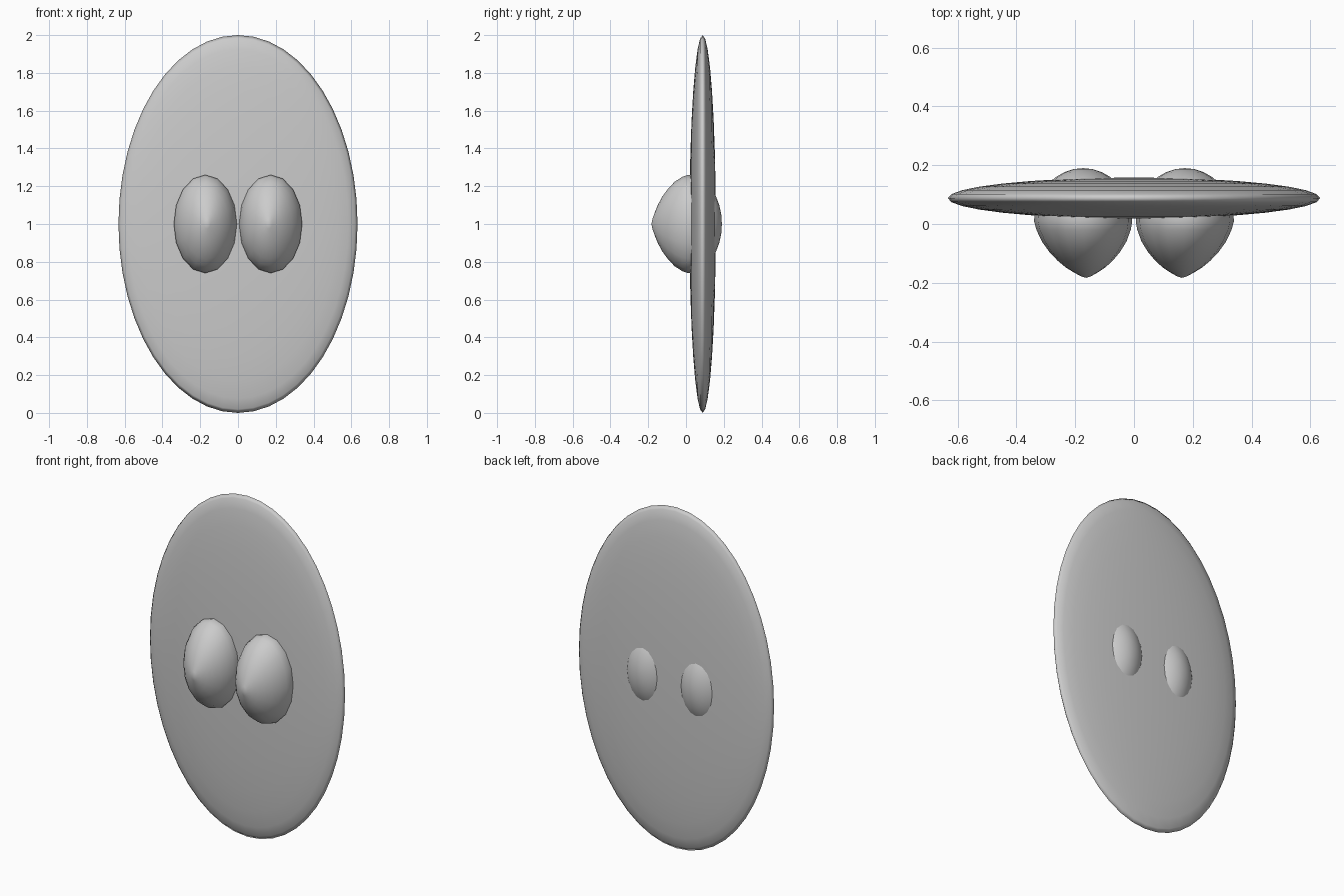
import bpy, bmesh, math

cube = bpy.data.objects.get("Cube")
if cube:
    bpy.data.objects.remove(cube, do_unlink=True)

grey = bpy.data.materials.new("light_grey")
grey.use_nodes = True
grey.diffuse_color = (0.6, 0.6, 0.6, 1)
grey.node_tree.nodes["Principled BSDF"].inputs["Base Color"].default_value = (0.6, 0.6, 0.6, 1)


def lathe(name, profile, segments, rx, rz, centre, tip_shift=0.0):
    """Elliptical lathe about y; profile holds (y, radius factor) from front pole to back pole."""
    bm = bmesh.new()
    rings = []
    for y, r in profile:
        # the front half leans sideways toward the tip
        x0 = centre[0] + tip_shift * max(0, -y / -profile[0][0])
        if r == 0:
            rings.append([bm.verts.new((x0, centre[1] + y, centre[2]))] * segments)
            continue
        angles = [math.tau * i / segments for i in range(segments)]
        rings.append([bm.verts.new((x0 + rx * r * math.cos(a), centre[1] + y,
                                    centre[2] + rz * r * math.sin(a))) for a in angles])
    for a, b in zip(rings, rings[1:]):
        for i in range(segments):
            j = (i + 1) % segments
            bm.faces.new(list(dict.fromkeys((a[i], a[j], b[j], b[i]))))
    bmesh.ops.recalc_face_normals(bm, faces=bm.faces)
    for f in bm.faces:
        f.smooth = True
    mesh = bpy.data.meshes.new(name)
    bm.to_mesh(mesh)
    bm.free()
    mesh.materials.append(grey)
    obj = bpy.data.objects.new(name, mesh)
    bpy.context.collection.objects.link(obj)
    return obj


def arc(depth, steps, start, end):
    """Points on an ellipse arc, angle measured from the front pole."""
    pts = []
    for i in range(steps + 1):
        t = start + (end - start) * i / steps
        r = math.sin(t)
        pts.append((-depth * math.cos(t), r if r > 1e-6 else 0))
    return pts


# Thin oval disc
lathe("oval_disc", arc(0.07, 16, 0, math.pi), 48, 0.633, 1.0, (0, 0.088, 1.0))

# Pair of domes: softly pointed in front, round behind the disc
front = [(-0.193, 0), (-0.188, 0.1), (-0.173, 0.26), (-0.158, 0.4), (-0.135, 0.56),
         (-0.105, 0.72), (-0.07, 0.86), (-0.03, 0.96)]
dome = front + arc(0.18, 8, math.pi / 2, math.pi)
for side, name in ((1, "left_dome"), (-1, "right_dome")):
    lathe(name, dome, 16, 0.167, 0.26, (side * 0.173, 0.01, 1.0), -0.01 * side)
